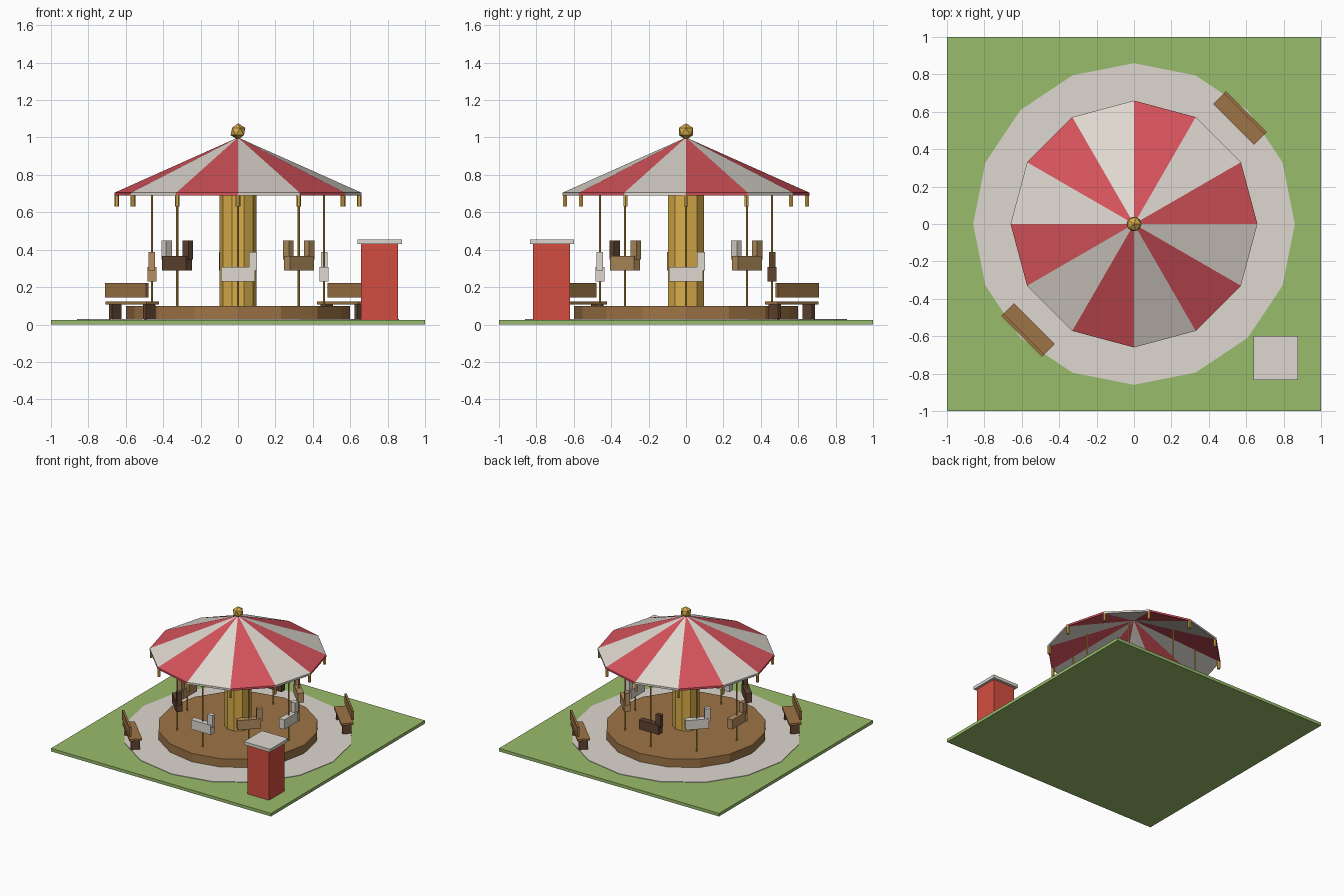
import bpy, bmesh, math
from mathutils import Matrix, Vector

if "Cube" in bpy.data.objects:
    bpy.data.objects.remove(bpy.data.objects["Cube"])


def material(name, rgb):
    m = bpy.data.materials.new(name)
    lin = [c / 12.92 if c <= 0.04045 else ((c + 0.055) / 1.055) ** 2.4 for c in rgb]
    m.diffuse_color = (*lin, 1.0)
    m.use_nodes = True
    m.node_tree.nodes["Principled BSDF"].inputs["Base Color"].default_value = m.diffuse_color
    return m


GREEN = material("grass green", (0.60, 0.74, 0.42))
CREAM = material("cream", (0.87, 0.845, 0.81))
WOOD = material("wood brown", (0.615, 0.455, 0.275))
DARK = material("dark brown", (0.38, 0.265, 0.19))
TAN = material("tan", (0.71, 0.56, 0.375))
GOLD = material("gold", (0.85, 0.68, 0.29))
RED = material("canopy red", (0.84, 0.325, 0.36))
BOOTH = material("booth red", (0.83, 0.305, 0.255))


def finish(name, bm, *mats):
    bmesh.ops.recalc_face_normals(bm, faces=bm.faces)
    me = bpy.data.meshes.new(name)
    bm.to_mesh(me)
    bm.free()
    for m in mats:
        me.materials.append(m)
    ob = bpy.data.objects.new(name, me)
    bpy.context.collection.objects.link(ob)
    return ob


def add_box(bm, centre, size, frame=Matrix()):
    bmesh.ops.create_cube(bm, size=1, matrix=frame @ Matrix.Translation(centre) @ Matrix.Diagonal((*size, 1)))


def box(name, mat, centre, size, frame=Matrix()):
    bm = bmesh.new()
    add_box(bm, centre, size, frame)
    return finish(name, bm, mat)


def prism(name, mat, sides, r, z0, z1, x=0, y=0):
    """Upright prism with a corner on +x."""
    bm = bmesh.new()
    ring = [(x + r * math.cos(math.tau * i / sides), y + r * math.sin(math.tau * i / sides)) for i in range(sides)]
    base = bm.faces.new([bm.verts.new((px, py, z0)) for px, py in ring])
    top = bmesh.ops.extrude_face_region(bm, geom=[base], use_keep_orig=True)["geom"]
    bmesh.ops.translate(bm, vec=(0, 0, z1 - z0), verts=[v for v in top if isinstance(v, bmesh.types.BMVert)])
    return finish(name, bm, mat)


def radial(angle_deg, r):
    """Frame at radius r: local x points outward, local y runs counter-clockwise."""
    return Matrix.Rotation(math.radians(angle_deg), 4, 'Z') @ Matrix.Translation((r, 0, 0))


# Ground, paving, platform and centre column
box("lawn", GREEN, (0, 0, 0.0125), (2, 2, 0.025))
prism("paving", CREAM, 16, 0.86, 0.015, 0.029)
prism("platform", WOOD, 16, 0.60, 0.015, 0.098)
prism("centre_column", GOLD, 10, 0.10, 0.09, 0.70)

# Striped canopy: thin open cone, one colour per panel
bm = bmesh.new()
SEG, R, RIM, APEX, THICK = 12, 0.66, 0.705, 1.0, 0.016
rim = [Vector((R * math.cos(math.tau * i / SEG), R * math.sin(math.tau * i / SEG), RIM)) for i in range(SEG)]
down = Vector((0, 0, -THICK))
top_ring = [bm.verts.new(p) for p in rim]
low_ring = [bm.verts.new(p + down) for p in rim]
top_tip, low_tip = bm.verts.new((0, 0, APEX)), bm.verts.new((0, 0, APEX - THICK))
for i in range(SEG):
    j = (i + 1) % SEG
    for loop in ((top_ring[i], top_ring[j], top_tip),
                 (low_ring[j], low_ring[i], low_tip),
                 (low_ring[i], low_ring[j], top_ring[j], top_ring[i])):
        bm.faces.new(loop).material_index = i % 2
finish("canopy", bm, RED, CREAM)

# Finial ball
bm = bmesh.new()
bmesh.ops.create_icosphere(bm, subdivisions=1, radius=0.044, matrix=Matrix.Translation((0, 0, 1.032)))
finish("finial", bm, GOLD)

# Hanging drops at the canopy corners
for i in range(SEG):
    a = math.tau * i / SEG
    prism("canopy_drop", GOLD, 6, 0.0125, 0.63, 0.70, 0.648 * math.cos(a), 0.648 * math.sin(a))

# Mounts on poles, alternating low and high
for i in range(8):
    frame = radial(45 * i, 0.46)
    lift = 0.06 * (i % 2)
    px, py, _ = frame.translation
    prism("mount_pole", GOLD, 6, 0.006, 0.09, 0.70, px, py)
    bm = bmesh.new()
    add_box(bm, (0, 0, 0.268 + lift), (0.048, 0.18, 0.078), frame)
    add_box(bm, (0, 0.08, 0.338 + lift), (0.035, 0.045, 0.10), frame)
    finish("mount", bm, (CREAM, TAN, DARK)[i % 3])

# Benches on the paving, backs on the outer side
for angle in (45, 225):
    frame = radial(angle, 0.80)
    box("bench_seat", WOOD, (0, 0, 0.114), (0.095, 0.31, 0.016), frame)
    box("bench_back", WOOD, (0.041, 0, 0.183), (0.016, 0.31, 0.076), frame)
    for side in (-1, 1):
        box("bench_leg", DARK, (0, side * 0.128, 0.066), (0.07, 0.024, 0.082), frame)

# Ticket booth
box("booth_body", BOOTH, (0.757, -0.72, 0.228), (0.198, 0.198, 0.406))
box("booth_roof", CREAM, (0.757, -0.717, 0.443), (0.238, 0.236, 0.025))
